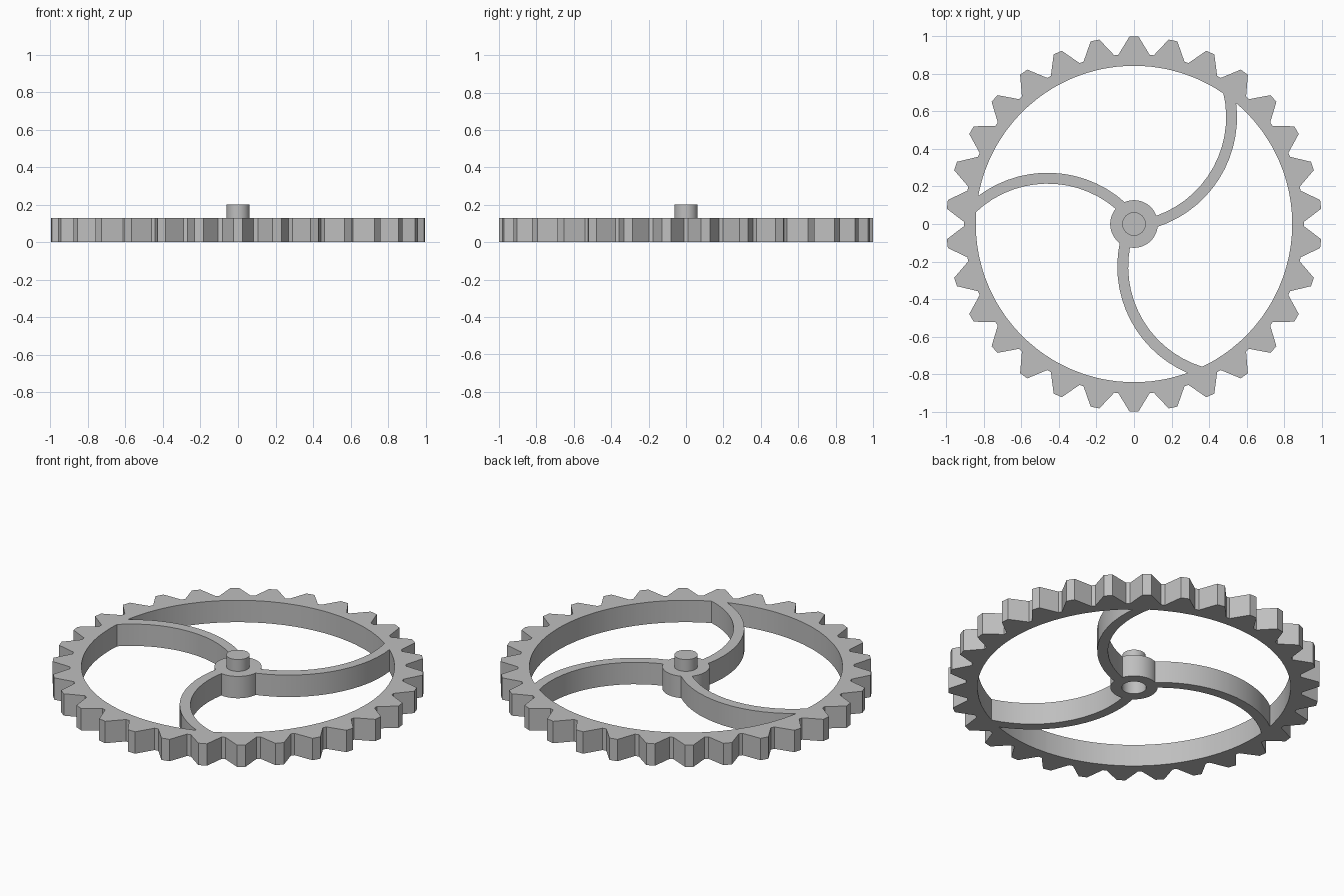
import bpy, bmesh, math
from math import cos, sin, radians

cube = bpy.data.objects.get("Cube")
if cube:
    bpy.data.objects.remove(cube, do_unlink=True)

HEIGHT = 0.13
TEETH = 30
RING_IN, HUB_R = 0.843, 0.127

grey = bpy.data.materials.new("plain grey")
grey.use_nodes = True
grey.diffuse_color = (0.52, 0.52, 0.52, 1)
grey.node_tree.nodes["Principled BSDF"].inputs["Base Color"].default_value = grey.diffuse_color


def polar(r, a):
    return (r * cos(a), r * sin(a))


def finish(name, bm, sharp=25):
    bmesh.ops.recalc_face_normals(bm, faces=bm.faces)
    mesh = bpy.data.meshes.new(name)
    bm.to_mesh(mesh)
    bm.free()
    mesh.materials.append(grey)
    ob = bpy.data.objects.new(name, mesh)
    bpy.context.collection.objects.link(ob)
    bpy.ops.object.select_all(action='DESELECT')
    ob.select_set(True)
    bpy.context.view_layer.objects.active = ob
    bpy.ops.object.shade_smooth_by_angle(angle=radians(sharp))
    return ob


def band(name, outer, inner, closed):
    """Extruded band between two 2D outlines with equal point counts."""
    bm = bmesh.new()
    rows = [[bm.verts.new((x, y, z)) for x, y in line]
            for line, z in ((outer, 0), (outer, HEIGHT), (inner, HEIGHT), (inner, 0))]
    n = len(outer)
    for i in range(n if closed else n - 1):
        j = (i + 1) % n
        for k in range(4):
            a, b = rows[k], rows[(k + 1) % 4]
            bm.faces.new((a[i], a[j], b[j], b[i]))
    if not closed:
        for i in (0, -1):
            bm.faces.new([r[i] for r in rows])
    return finish(name, bm)


# Toothed ring: each tooth has two root points and two tip points
outer, inner = [], []
for t in range(TEETH):
    mid = 90 + t * 360 / TEETH
    for offset, r in ((-5.3, 0.905), (-1.35, 1), (1.35, 1), (5.3, 0.905)):
        a = radians(mid + offset)
        outer.append(polar(r, a))
        inner.append(polar(RING_IN, a))
band("toothed_ring", outer, inner, True)

# Curved spokes: concentric arcs trimmed to the hub and the ring
CX, CY = -0.46, -0.343
DIST = math.hypot(CX, CY)
BASE = math.atan2(-CY, -CX)


def arc(radius, turn, steps=14):
    def hit(r):
        return math.acos((DIST ** 2 + radius ** 2 - r ** 2) / (2 * DIST * radius))
    start, end = hit(HUB_R - 0.004), hit(RING_IN + 0.004)
    points = []
    for i in range(steps + 1):
        px, py = polar(radius, BASE + start + (end - start) * i / steps)
        x, y = CX + px, CY + py
        points.append((x * cos(turn) - y * sin(turn), x * sin(turn) + y * cos(turn)))
    return points


for s, side in enumerate(("left", "front", "back")):
    turn = radians(120 * s)
    name = ("right_spoke", "front_spoke", "back_spoke")[s]
    band(name, arc(0.616, turn), arc(0.558, turn), False)

# Hub with a raised peg on top and a blind bore underneath
profile = [(0, 0.1), (0.066, 0.1), (0.066, 0), (HUB_R, 0), (HUB_R, HEIGHT),
           (0.0625, HEIGHT), (0.0625, 0.2), (0, 0.2)]
bm = bmesh.new()
verts = [bm.verts.new((r, 0, z)) for r, z in profile]
edges = [bm.edges.new(pair) for pair in zip(verts, verts[1:])]
bmesh.ops.spin(bm, geom=verts + edges, cent=(0, 0, 0), axis=(0, 0, 1),
               angle=math.tau, steps=48)
bmesh.ops.remove_doubles(bm, verts=bm.verts, dist=1e-4)
finish("hub_with_peg", bm)
